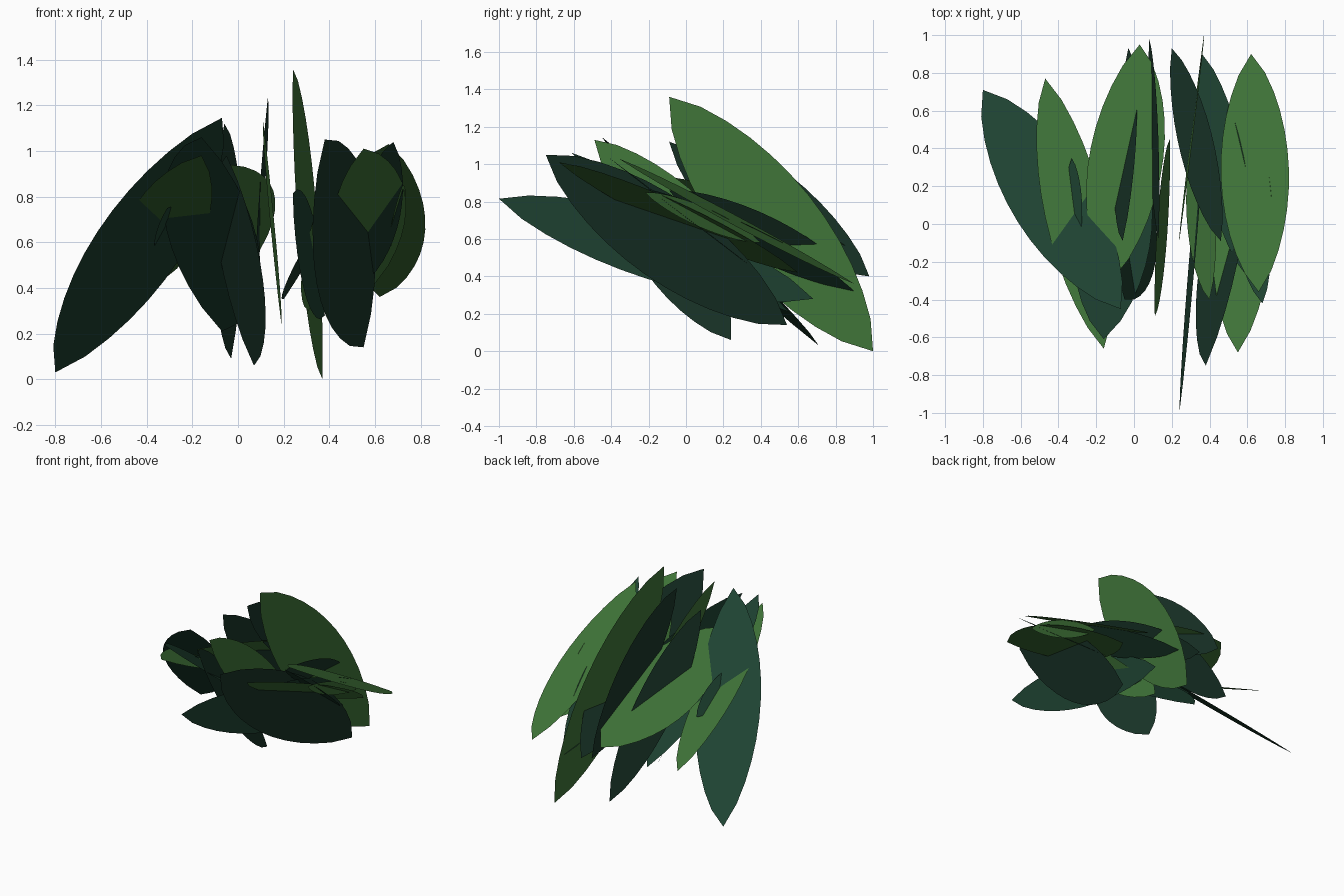
import bpy
from mathutils import Vector

SEGMENTS = 12  # straight edges along each side of a leaf


def material(name, rgb):
    m = bpy.data.materials.new(name)
    m.diffuse_color = (*rgb, 1)
    return m


GREEN = material("bright_green", (0.05, 0.175, 0.04))
TEAL = material("teal_green", (0.013, 0.055, 0.031))
DARK = material("dark_green", (0.010, 0.036, 0.022))


def leaf(name, top, tip, side, mat):
    """Flat pointed lens from top to tip; side is the half-width vector."""
    a, b, s = Vector(top), Vector(tip), Vector(side)
    ts = [i / SEGMENTS for i in range(SEGMENTS + 1)]
    edge = [a.lerp(b, t) + s * (4 * t * (1 - t)) ** 0.8 for t in ts]
    back = [a.lerp(b, t) - s * (4 * t * (1 - t)) ** 0.8 for t in ts[-2:0:-1]]
    pts = edge + back
    mesh = bpy.data.meshes.new(name)
    mesh.from_pydata([tuple(p) for p in pts], [], [tuple(range(len(pts)))])
    if mesh.polygons[0].normal.z < 0:  # keep the lit face upward
        mesh.flip_normals()
    mesh.materials.append(mat)
    ob = bpy.data.objects.new(name, mesh)
    bpy.context.collection.objects.link(ob)


# Upright blades, seen edge-on from above and from the front
leaf("tall_blade", (0.24, -0.09, 1.36), (0.37, 1.0, 0.0), (0.03, 0.20, 0.155), GREEN)
leaf("long_front_blade", (0.24, -1.0, 0.815), (0.38, 0.68, 0.28), (0.02, 0.05, 0.16), TEAL)
leaf("center_blade", (0.11, -0.49, 1.13), (0.19, 0.45, 0.24), (-0.02, 0.11, 0.12), GREEN)
leaf("back_blade", (0.13, -0.08, 1.23), (0.08, 0.98, 0.40), (0.02, 0.10, 0.13), DARK)
leaf("back_left_blade", (-0.06, -0.09, 1.12), (-0.03, 0.93, 0.09), (0.06, 0.11, 0.10), DARK)

# Broad leaves sloping down to the back
leaf("left_leaf", (-0.07, -0.45, 1.145), (-0.80, 0.71, 0.03), (-0.18, -0.12, 0.06), TEAL)
leaf("front_left_leaf", (-0.16, -0.61, 1.06), (-0.07, 0.55, 0.21), (0.21, 0.0, -0.09), TEAL)
leaf("left_green_leaf", (-0.16, -0.66, 0.98), (-0.47, 0.77, 0.37), (-0.155, -0.02, 0.05), GREEN)
leaf("center_green_leaf", (-0.12, -0.3, 0.93), (0.03, 0.95, 0.48), (0.20, 0.02, 0.12), GREEN)
leaf("right_green_leaf", (0.66, -0.36, 1.03), (0.62, 0.90, 0.36), (0.18, 0.02, -0.04), GREEN)
leaf("right_front_green_leaf", (0.55, -0.68, 1.01), (0.60, 0.60, 0.42), (0.16, 0.02, 0.07), GREEN)
leaf("front_right_leaf", (0.38, -0.75, 1.05), (0.55, 0.54, 0.14), (-0.12, -0.12, -0.18), DARK)
leaf("steep_leaf", (-0.05, -0.40, 0.98), (0.07, 0.24, 0.06), (0.10, -0.14, -0.09), DARK)
leaf("back_dark_leaf", (0.46, -0.09, 0.86), (0.20, 0.93, 0.35), (0.08, 0.06, 0.10), DARK)
leaf("back_right_leaf", (0.60, -0.28, 0.88), (0.36, 0.90, 0.32), (0.10, 0.05, 0.06), TEAL)

# Small leaves filling the sides
leaf("small_right_leaf", (0.68, -0.42, 1.04), (0.56, 0.38, 0.43), (0.09, 0.02, -0.02), TEAL)
leaf("small_inner_leaf", (0.40, -0.40, 0.88), (0.31, 0.45, 0.30), (0.07, 0.06, 0.08), GREEN)
leaf("thin_left_leaf", (-0.31, -0.18, 0.75), (-0.33, 0.35, 0.57), (0.045, 0.02, 0.05), TEAL)
leaf("thin_right_leaf", (0.72, -0.22, 0.85), (0.68, 0.40, 0.58), (0.03, 0.02, 0.05), GREEN)
